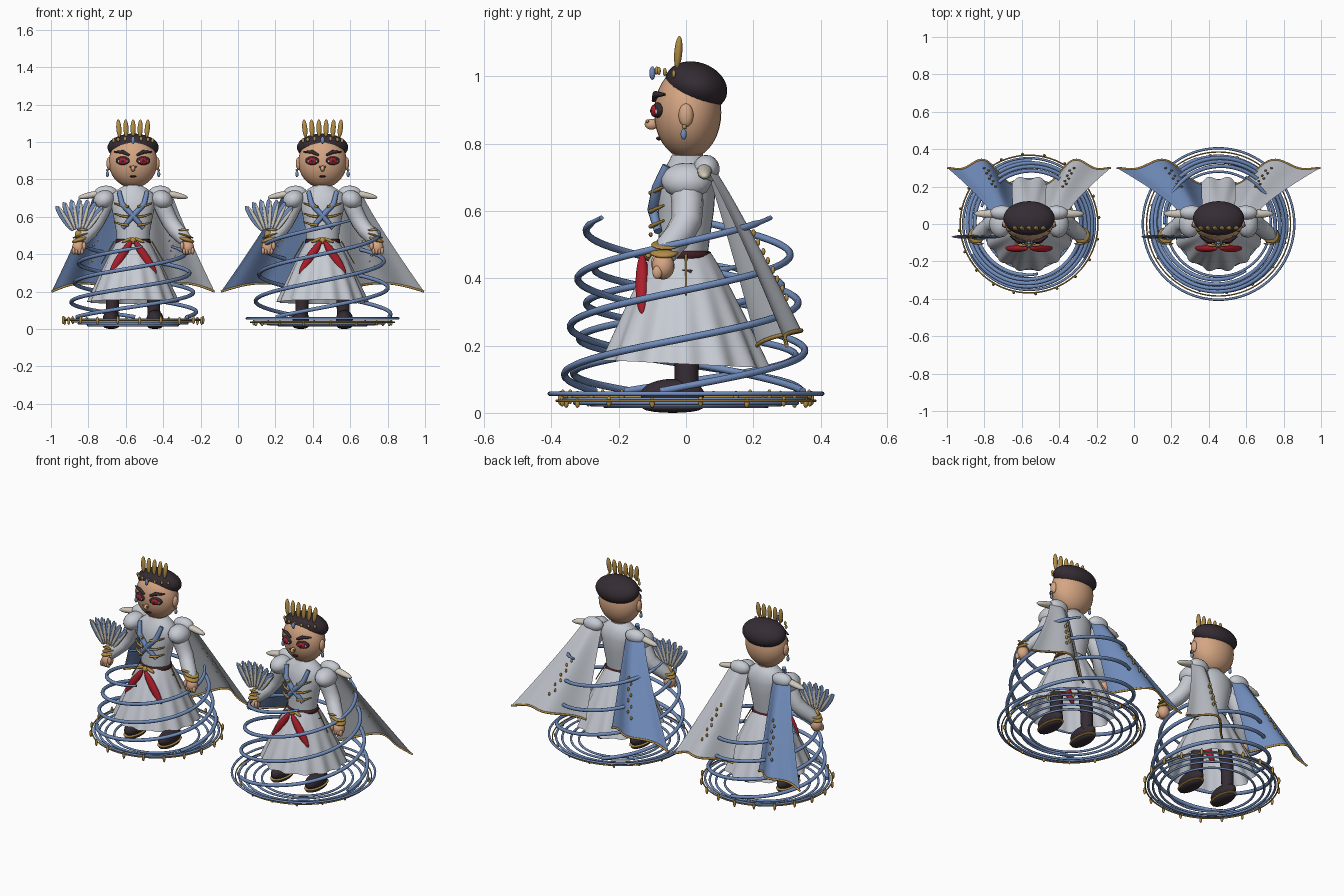
import bpy, bmesh
from math import sin, cos, pi
from mathutils import Matrix, Vector, Euler

cube = bpy.data.objects.get("Cube")
if cube:
    bpy.data.objects.remove(cube, do_unlink=True)


def material(name, r, g, b):
    m = bpy.data.materials.new(name)
    m.use_nodes = True
    m.diffuse_color = (r, g, b, 1)
    bsdf = next(n for n in m.node_tree.nodes if n.type == 'BSDF_PRINCIPLED')
    bsdf.inputs["Base Color"].default_value = (r, g, b, 1)
    return m


WHITE = material("pale_cloth", .57, .6, .65)
BLUE = material("blue_cloth", .165, .265, .5)
GOLD = material("gold", .45, .27, .06)
SKIN = material("skin", .67, .38, .23)
DARK = material("dark_hair_and_leather", .035, .025, .033)
RED = material("red_sash", .42, .013, .025)
CREAM = material("cream", .63, .58, .5)
MAROON = material("maroon", .06, .014, .018)

prefix, centre = "", 0.0


def place(name, data, mat):
    ob = bpy.data.objects.new(prefix + name, data)
    ob.location.x = centre
    data.materials.append(mat)
    bpy.context.collection.objects.link(ob)
    return ob


def finish(name, bm, mat):
    mesh = bpy.data.meshes.new(prefix + name)
    bmesh.ops.recalc_face_normals(bm, faces=bm.faces)
    for f in bm.faces:
        f.smooth = True
    bm.to_mesh(mesh)
    bm.free()
    return place(name, mesh, mat)


def balls(name, mat, *items):
    """Ellipsoids, each given as location, radii and optional rotation."""
    bm = bmesh.new()
    for loc, radii, *rot in items:
        matrix = Matrix.LocRotScale(Vector(loc), Euler(rot[0] if rot else (0, 0, 0)), Vector(radii))
        seg = 32 if max(radii) > .09 else 14
        bmesh.ops.create_uvsphere(bm, u_segments=seg, v_segments=seg // 2 + 2, radius=1, matrix=matrix)
    return finish(name, bm, mat)


def tubes(name, mat, paths, cyclic=False):
    """Round tubes through points given as x, y, z, radius."""
    cu = bpy.data.curves.new(prefix + name, 'CURVE')
    cu.dimensions = '3D'
    cu.bevel_depth, cu.bevel_resolution, cu.use_fill_caps = 1, 3, True
    for path in paths:
        sp = cu.splines.new('POLY')
        sp.points.add(len(path) - 1)
        for p, (x, y, z, r) in zip(sp.points, path):
            p.co, p.radius = (x, y, z, 1), r
        sp.use_cyclic_u, sp.use_smooth = cyclic, True
    ob = place(name, cu, mat)
    bpy.ops.object.select_all(action='DESELECT')
    ob.select_set(True)
    bpy.context.view_layer.objects.active = ob
    bpy.ops.object.convert(target='MESH')
    return ob


def sheet(name, mat, f, nu, nv, closed=False):
    """Surface from a function of u and v, both from 0 to 1."""
    bm = bmesh.new()
    cols = nu if closed else nu + 1
    rows = [[bm.verts.new(f(i / nu, j / nv)) for i in range(cols)] for j in range(nv + 1)]
    for a, b in zip(rows, rows[1:]):
        for i in range(nu):
            k = (i + 1) % cols
            bm.faces.new((a[i], a[k], b[k], b[i]))
    return finish(name, bm, mat)


def lathe(name, mat, rings):
    """Elliptical stack of rings given as z, half width, half depth, centre y."""
    def point(u, v):
        z, rx, ry, cy = rings[round(v * (len(rings) - 1))]
        return rx * cos(2 * pi * u), cy + ry * sin(2 * pi * u), z
    return sheet(name, mat, point, 32, len(rings) - 1, True)


def circle(r, z, t):
    return [(r * cos(a * pi / 40), r * sin(a * pi / 40), z, t) for a in range(80)]


def skirt_point(u, v):
    a = 2 * pi * u
    r = (.085 + .158 * v ** .9) * (1 + .04 * v * cos(14 * a))
    return r * cos(a) * .98, r * sin(a) * 1.02 - .012 * (1 - v), .475 - v * (.33 + .012 * sin(a))


def cape_point(s, width):
    def point(u, v):
        bulge = sin(pi * u)
        top = Vector((.085 + .12 * u, .055 + .015 * bulge, .735 + .01 * bulge))
        low = Vector((.09 + (width - .09) * u, .225 + .06 * u + .07 * bulge + .022 * sin(3 * pi * (u - .26)),
                      .2 + .045 * bulge))
        p = top.lerp(low, v)
        p.y = top.y + (low.y - top.y) * v ** .9
        p.x = top.x + (low.x - top.x) * v ** 1.12
        return s * p.x, p.y, p.z
    return point


def head():
    balls("head", SKIN, ((0, .005, .893), (.13, .1, .138)))
    balls("ears", SKIN, *[((s * .128, 0, .885), (.015, .022, .035)) for s in (-1, 1)])
    balls("nose", SKIN, ((0, -.103, .858), (.012, .02, .016)))
    balls("hair", DARK, ((0, .03, .971), (.137, .095, .071), (-.34, 0, 0)))
    tubes("neck", SKIN, [[(0, .005, .7, .05), (0, .005, .8, .047)]])
    both = (-1, 1)
    balls("eye_rims", DARK, *[((s * .055, -.085, .9), (.039, .013, .023), (0, 0, s * .3)) for s in both])
    balls("eye_whites", CREAM, *[((s * .055, -.09, .897), (.03, .011, .014), (0, 0, s * .3)) for s in both])
    balls("irises", RED, *[((s * .054, -.095, .898), (.023, .01, .018), (0, 0, s * .2)) for s in both])
    balls("pupils", DARK, *[((s * .053, -.102, .898), (.008, .005, .008)) for s in both])
    tubes("brows", DARK, [[(s * .02, -.096, .929, .006), (s * .055, -.09, .947, .0105),
                           (s * .1, -.064, .947, .004)] for s in both])
    balls("lips", MAROON, ((0, -.08, .816), (.018, .009, .006)))
    balls("nose_jewels", GOLD, *[((s * .015, -.115, .867), (.005, .005, .005)) for s in both])
    balls("earring_studs", GOLD, *[((s * .137, -.005, .85), (.007, .007, .007)) for s in both])
    balls("earring_drops", BLUE, *[((s * .137, -.007, .828), (.009, .009, .016)) for s in both])


def crown(count):
    xs = [(i - (count - 1) / 2) * .038 for i in range(count)]
    balls("crown_leaves", GOLD, *[((x, -.023, 1.072), (.014, .012, .049), (-.08, x, 0)) for x in xs])
    arc = [i * .38 for i in range(-3, 4)]
    balls("tiara_beads", GOLD, *[((.115 * sin(t), -.087 * cos(t), 1.0 + .018 * cos(t)),
                                  (.009, .006, .012)) for t in arc])
    balls("tiara_jewel", BLUE, ((0, -.1, 1.01), (.011, .009, .02)))


def body():
    lathe("torso", WHITE, [(.45, .086, .072, -.01), (.52, .09, .076, -.005), (.6, .105, .083, 0),
                           (.67, .12, .085, .003), (.72, .115, .075, .008), (.75, .075, .058, .008),
                           (.765, .05, .048, .005)])
    sheet("skirt", WHITE, skirt_point, 112, 12, True)
    lathe("belt", MAROON, [(.457, .088, .08, -.01), (.46, .095, .086, -.01),
                           (.478, .094, .084, -.01), (.482, .085, .075, -.01)])
    # Chest straps, frogging and sash
    tubes("chest_straps", BLUE, [[(s * .075, -.058, .735, .012), (s * .06, -.087, .67, .015),
                                  (0, -.1, .605, .015), (-s * .055, -.083, .54, .012)] for s in (-1, 1)])
    tubes("chest_bars", GOLD, [[(s * .025, -.105, z - .006, .007), (s * .065, -.092, z, .006),
                                (s * .1, -.066, z + .012, .004)]
                               for s in (-1, 1) for z in (.56, .605, .66)])
    balls("sash_tails", RED, *[((s * .066, -.13, .382), (.023, .02, .106), (0, -s * .57, 0)) for s in (-1, 1)])
    balls("sash_knot", GOLD, ((0, -.112, .472), (.018, .016, .018)),
          *[((s * .034, -.112, .475), (.03, .01, .009), (0, s * .4, 0)) for s in (-1, 1)])
    tubes("belt_chains", GOLD, [[(s * .1, 0, .47, .004), (s * .135, 0, .41, .003), (s * .17, 0, .35, .003)]
                                for s in (-1, 1)])


def limb(s):
    side = "left_" if s > 0 else "right_"
    tubes(side + "sleeve", WHITE, [[(s * x, y, z, r) for x, y, z, r in (
        (.14, 0, .7, .05), (.175, .004, .62, .048), (.2, .002, .57, .046),
        (.228, -.02, .53, .044), (.262, -.048, .497, .042), (.283, -.062, .472, .036))]])
    balls(side + "shoulder", WHITE, ((s * .155, .002, .69), (.06, .076, .052), (0, s * .5, 0)))
    balls(side + "cape_pad", WHITE, ((s * .145, .06, .725), (.065, .04, .042)))
    balls(side + "shoulder_wing", CREAM, ((s * .215, .055, .718), (.082, .022, .018), (0, s * .2, 0)))
    balls(side + "cape_clasp", GOLD, ((s * .185, .06, .728), (.014, .012, .012)))
    balls(side + "cuff", GOLD, ((s * .285, -.065, .478), (.046, .044, .013), (0, s * .3, 0)),
          ((s * .28, -.06, .5), (.047, .044, .007), (0, s * .3, 0)),
          ((s * .27, -.105, .53), (.03, .006, .007)))
    balls(side + "hand", SKIN, ((s * .292, -.068, .436), (.035, .034, .04)),
          ((s * .262, -.092, .445), (.011, .012, .022)),
          *[((s * (.273 + i * .015), -.085, .418), (.01, .015, .02)) for i in range(4)])
    # Leg and shoe
    tubes(side + "leg", DARK, [[(s * .075, 0, .42, .04), (s * .108, .002, .2, .037), (s * .112, .002, .06, .035)]])
    balls(side + "shoe", DARK, ((s * .117, -.04, .055), (.045, .095, .046)),
          ((s * .117, -.04, .015), (.043, .09, .015)))
    balls(side + "sole_rim", GOLD, ((s * .117, -.04, .027), (.049, .098, .01)))


def cape(s, width):
    side = "left_" if s > 0 else "right_"
    f = cape_point(s, width)
    sheet(side + "cape", WHITE if s > 0 else BLUE, f, 40, 16)
    tubes(side + "cape_trim", GOLD, [[(*f(i / 40, 1), .006) for i in range(41)]])
    spots = [f(.45 + .06 * (i % 2), .42 + .055 * i) for i in range(8)]
    balls(side + "cape_studs", GOLD, *[((x, y + .006, z), (.007, .006, .011)) for x, y, z in spots])


def fan():
    base = Vector((-.288, -.068, .475))

    def leaf(angle, reach, y, radii):
        return (base + Vector((sin(angle) * reach, y, cos(angle) * reach)), radii, (0, angle, 0))
    angles = [i * .2 for i in range(-3, 4)]
    balls("fan_blue_feathers", BLUE, *[leaf(a, .14, 0, (.019, .006, .082)) for a in angles])
    balls("fan_cream_feathers", CREAM, *[leaf(a + .055, .135, y, (.009, .004, .078))
                                         for a in angles for y in (-.005, .005)])
    balls("fan_grip", GOLD, (base + Vector((0, 0, .03)), (.024, .014, .026)))


def spiral(rings, start, end, top, finish_angle):
    tubes("base_rings", BLUE, [circle(r, z, .0065) for r, z in rings], True)
    strands = []
    for k in range(3):
        path = []
        for i in range(81):
            t = i / 80
            a = finish_angle + k * 2 * pi / 3 - (1 - t) * 2.4 * pi
            r = start + (end - start) * t ** 1.3
            path.append((r * cos(a), r * sin(a), .065 + (top - .065) * t, .0105 if i < 78 else .007))
        strands.append(path)
    tubes("spiral_ribbons", BLUE, strands)


def beads(count, r, z, size):
    ang = [2 * pi * (i + .3) / count for i in range(count)]
    balls("ring_beads", GOLD, *[((r * cos(a), r * sin(a), z - .004 * (i % 2)), (.008, .008, size))
                                for i, a in enumerate(ang)])


# Two matching figures, the second with a wider cape and base
for prefix, centre, leaves, width in (("first_", -.561, 5, .436), ("second_", .452, 6, .543)):
    head()
    crown(leaves)
    body()
    for s in (-1, 1):
        limb(s)
        cape(s, width)
    fan()
    if leaves == 5:
        spiral([(.352, .05), (.325, .04), (.29, .03), (.24, .02)], .34, .27, .44, .7)
        tubes("gold_ring", GOLD, [circle(.368, .048, .004)], True)
        beads(20, .375, .048, .022)
    else:
        spiral([(.405, .057), (.365, .04), (.33, .03), (.28, .025), (.235, .02)], .365, .29, .58, pi / 3)
        tubes("gold_ring", GOLD, [circle(.385, .036, .0035)], True)
        beads(16, .37, .034, .015)
